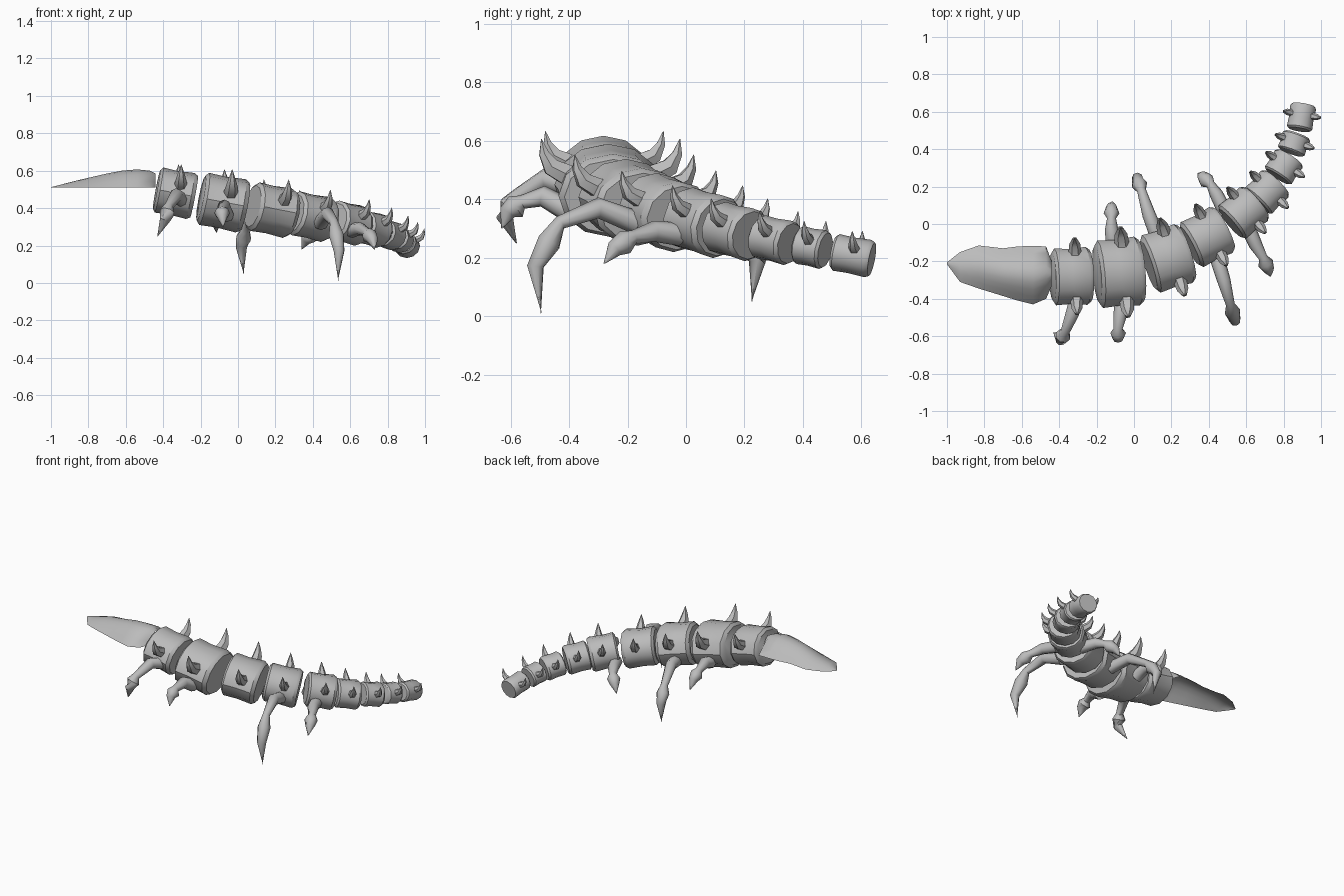
import bpy, bmesh, math
from mathutils import Vector

cube = bpy.data.objects.get("Cube")
if cube:
    bpy.data.objects.remove(cube, do_unlink=True)

grey = bpy.data.materials.new("shell_grey")
grey.use_nodes = True
grey.diffuse_color = (0.5, 0.5, 0.5, 1)
grey.node_tree.nodes["Principled BSDF"].inputs["Base Color"].default_value = (0.5, 0.5, 0.5, 1)
UP = Vector((0, 0, 1))


def finish(name, bm, angle=40, closed=True):
    if closed:
        bmesh.ops.recalc_face_normals(bm, faces=bm.faces)
    mesh = bpy.data.meshes.new(name)
    bm.to_mesh(mesh)
    bm.free()
    mesh.materials.append(grey)
    obj = bpy.data.objects.new(name, mesh)
    bpy.context.collection.objects.link(obj)
    bpy.ops.object.select_all(action='DESELECT')
    obj.select_set(True)
    bpy.context.view_layer.objects.active = obj
    bpy.ops.object.shade_smooth_by_angle(angle=math.radians(angle))
    return obj


def skin(bm, rings):
    for a, b in zip(rings, rings[1:]):
        for i in range(len(a)):
            j = (i + 1) % len(a)
            bm.faces.new((a[i], a[j], b[j], b[i]))
    bm.faces.new(rings[0])
    bm.faces.new(rings[-1])


def ring(bm, centre, along, half_wide, half_high, sides):
    """Ellipse of vertices square to a direction."""
    side = UP.cross(along)
    side = side.normalized() if side.length > 0.05 else Vector((1, 0, 0))
    high = along.cross(side).normalized()
    turns = [2 * math.pi * i / sides for i in range(sides)]
    return [bm.verts.new(centre + side * half_wide * math.cos(t) + high * half_high * math.sin(t))
            for t in turns]


def tube(name, points, radii, sides=6):
    pts = [Vector(p) for p in points]
    bm = bmesh.new()
    rings = []
    for i, p in enumerate(pts):
        along = (pts[min(i + 1, len(pts) - 1)] - pts[max(i - 1, 0)]).normalized()
        rings.append(ring(bm, p, along, radii[i], radii[i], sides))
    skin(bm, rings)
    return finish(name, bm, 50)


# Body segments: centre, heading in degrees, length, width, height
segments = [
    ((-.335, -.28, .48), 2, .205, .31, .25),
    ((-.08, -.26, .43), 5, .24, .37, .29),
    ((.18, -.185, .39), 18, .22, .33, .27),
    ((.39, -.07, .355), 27, .21, .275, .245),
    ((.585, .06, .32), 40, .18, .235, .22),
    ((.71, .17, .29), 46, .15, .205, .185),
    ((.80, .305, .26), 57, .125, .175, .155),
    ((.855, .43, .235), 70, .10, .155, .135),
    ((.895, .57, .207), 80, .135, .14, .13),
]
profile = [(-1, .84), (-.86, .98), (-.1, .95), (.8, 1), (1, .9)]

for n, (c, heading, length, wide, high) in enumerate(segments, 1):
    c = Vector(c)
    h = math.radians(heading)
    along = Vector((math.cos(h), math.sin(h), -.19)).normalized()
    side = UP.cross(along).normalized()
    bm = bmesh.new()
    skin(bm, [ring(bm, c + along * length / 2 * t, along, wide / 2 * s, high / 2 * s, 12)
              for t, s in profile])
    finish(f"body_segment_{n}", bm, 35)

    # Pair of upward-curving spines
    size = .25 * wide + .02
    for label, sign in (("left", 1), ("right", -1)):
        base = c + side * sign * wide * .40 + UP * high * .2 + along * length * .12
        out = side * sign
        tube(f"spine_{n}_{label}",
             [base, base + out * size * .5 + UP * size * .25,
              base + out * size * .72 + UP * size * .65,
              base + out * size * .8 + UP * size * 1.1],
             [size * .36, size * .3, size * .17, .001])

# Jointed legs, each from hip to tip
legs = {
    "leg_right_1": [(-.30, -.38, .44), (-.33, -.48, .47), (-.37, -.58, .41), (-.39, -.62, .34), (-.43, -.58, .25)],
    "leg_right_2": [(-.06, -.40, .36), (-.075, -.49, .41), (-.085, -.56, .39), (-.085, -.61, .355), (-.08, -.63, .30)],
    "leg_right_3": [(.44, -.17, .32), (.48, -.30, .37), (.515, -.43, .32), (.54, -.515, .17), (.535, -.495, .01)],
    "leg_right_4": [(.61, -.02, .28), (.65, -.11, .29), (.69, -.18, .27), (.72, -.245, .23), (.73, -.28, .18)],
    "leg_left_1": [(-.11, -.11, .37), (-.12, -.03, .40), (-.12, .03, .37), (-.12, .09, .33), (-.115, .12, .27)],
    "leg_left_2": [(.13, -.08, .33), (.08, .05, .36), (.04, .18, .28), (.018, .245, .19), (.03, .225, .05)],
    "leg_left_3": [(.49, .06, .28), (.44, .16, .29), (.41, .21, .27), (.365, .255, .23), (.34, .27, .18)],
}
for name, points in legs.items():
    p = [Vector(q) for q in points]
    # A thin joint followed by a flared last section
    flare = p[2].lerp(p[3], .45)
    tube(name, p[:3] + [flare] + p[3:], [.04, .036, .024, .042, .03, .002], 8)

# Domed end blade: station along x, right edge, left edge, ridge height
blade = [(-1, -.215, -.205, .512), (-.93, -.31, -.15, .53), (-.83, -.345, -.115, .555),
         (-.7, -.385, -.13, .585), (-.62, -.41, -.12, .60), (-.54, -.43, -.117, .607),
         (-.47, -.40, -.12, .60), (-.44, -.33, -.20, .585)]
bm = bmesh.new()
rows = []
for x, right, left, top in blade:
    row = []
    for k in range(9):
        t = k / 8
        z = .51 + (top - .51) * math.sin(math.pi * t)
        row.append(bm.verts.new((x, right + (left - right) * t, z)))
    rows.append(row)
for a, b in zip(rows, rows[1:]):
    for k in range(8):
        bm.faces.new((a[k], b[k], b[k + 1], a[k + 1]))
finish("end_blade", bm, 60, closed=False)
